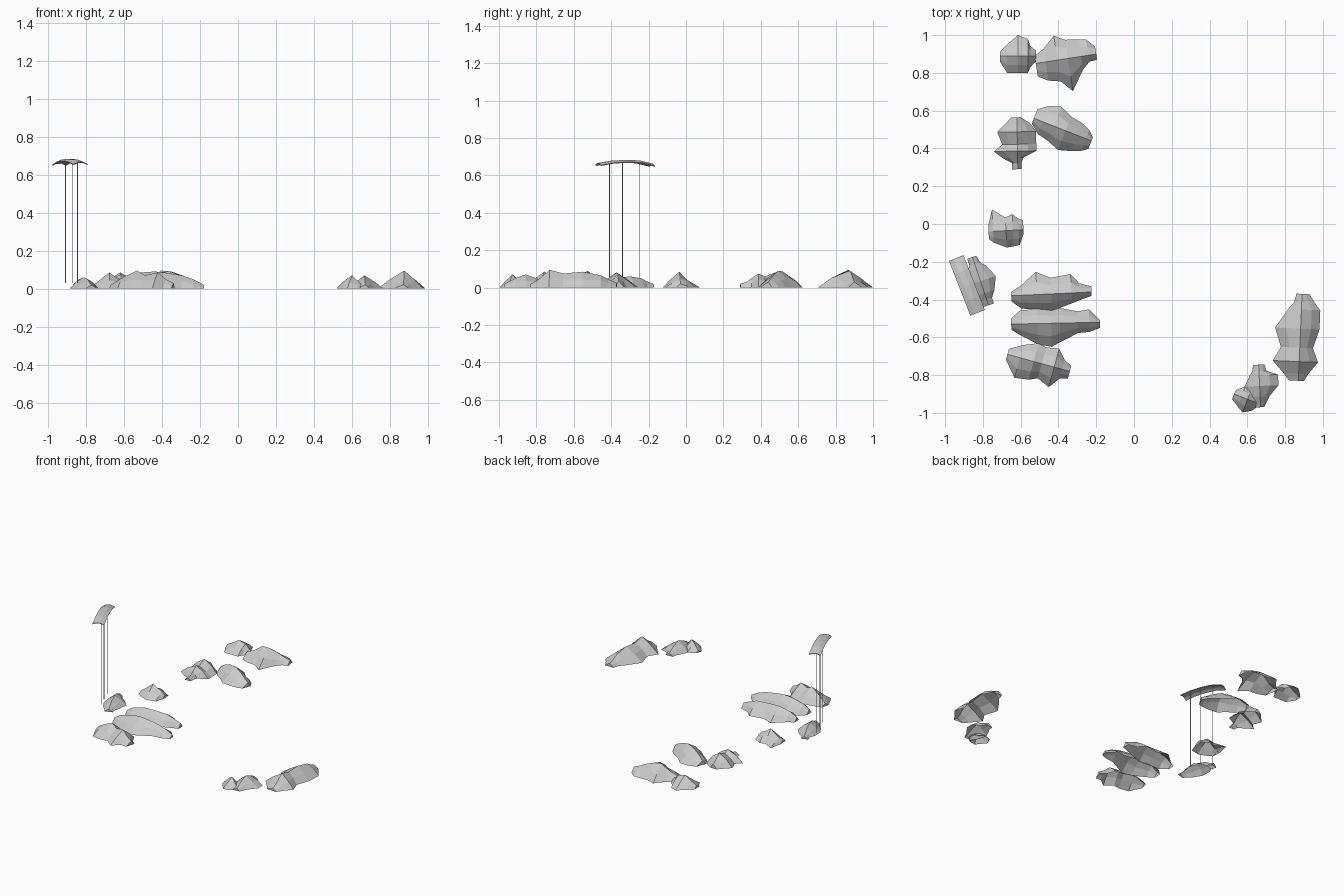
import bpy, bmesh, math
from mathutils import Vector

stone = bpy.data.materials.new("light_grey_stone")
stone.diffuse_color = (0.6, 0.6, 0.6, 1)


def finish(name, bm):
    mesh = bpy.data.meshes.new(name)
    bm.to_mesh(mesh)
    bm.free()
    mesh.materials.append(stone)
    obj = bpy.data.objects.new(name, mesh)
    bpy.context.collection.objects.link(obj)
    return obj


def skin(bm, rows):
    """Join rows of points (left to right) into faces that point up."""
    grid = [[bm.verts.new(p) for p in row] for row in rows]
    for a, b in zip(grid, grid[1:]):
        for j in range(len(a) - 1):
            bm.faces.new((a[j], a[j + 1], b[j + 1], b[j]))
    return grid


def mound(name, start, end, stations):
    """Faceted ridge; each station is (position, left width, right width, height)."""
    p0, p1 = Vector((*start, 0)), Vector((*end, 0))
    along = p1 - p0
    left = Vector((-along.y, along.x, 0)).normalized()
    up = Vector((0, 0, 1))
    rows = []
    for i, (t, wl, wr, h) in enumerate(stations):
        c = p0 + along * t
        s = 0.6 if i % 2 else 0.5          # alternate full and hollow slopes
        rows.append([c + left * wl, c + left * wl * 0.55 + up * h * s, c + up * h,
                     c - left * wr * 0.55 + up * h * s, c - left * wr])
    bm = bmesh.new()
    grid = skin(bm, rows)
    bm.faces.new(grid[0][::-1])
    bm.faces.new(grid[-1])
    return finish(name, bm)


# Back left mounds
mound("back_small_mound", (-.71, .89), (-.52, .89),
      [(0, .02, .03, .02), (.2, .06, .09, .04), (.5, .11, .09, .075),
       (.78, .09, .09, .06), (.85, .05, .06, .05), (1, .03, .03, .02)])
mound("back_large_mound", (-.52, .85), (-.2, .9),
      [(0, .04, .07, .03), (.16, .07, .10, .05), (.36, .13, .115, .095),
       (.53, .1, .175, .09), (.75, .09, .07, .065), (.87, .085, .035, .045),
       (1, .04, .03, .03)])
mound("middle_right_mound", (-.53, .56), (-.225, .44),
      [(0, .05, .03, .03), (.15, .09, .07, .06), (.35, .11, .085, .085),
       (.55, .08, .11, .09), (.75, .07, .09, .07), (.9, .05, .07, .045),
       (1, .02, .045, .03)])
mound("middle_left_mound", (-.615, .29), (-.62, .565),
      [(0, .03, .02, .02), (.12, .03, .02, .03), (.22, .08, .03, .05),
       (.35, .125, .1, .075), (.48, .08, .1, .06), (.72, .105, .1, .085),
       (.88, .06, .07, .05), (1, .03, .02, .03)])
mound("single_mound", (-.77, -.04), (-.585, -.03),
      [(0, .03, .04, .015), (.13, .115, .06, .03), (.5, .07, .09, .085),
       (.7, .085, .085, .06), (.87, .06, .08, .045), (1, .05, .02, .02)])

# Mound beside the canopy
mound("canopy_mound", (-.77, -.43), (-.855, -.175),
      [(0, .03, .03, .02), (.12, .04, .03, .03), (.25, .06, .055, .05),
       (.5, .075, .085, .06), (.75, .055, .055, .05), (.85, .03, .03, .035),
       (1, .03, .02, .02)])

# Front left cluster of three parallel ridges
mound("front_upper_ridge", (-.65, -.38), (-.225, -.36),
      [(0, .02, .03, .03), (.12, .05, .07, .06), (.32, .12, .08, .08),
       (.5, .085, .09, .08), (.75, .1, .055, .075), (.85, .05, .04, .06),
       (1, .03, .02, .035)])
mound("front_middle_ridge", (-.65, -.53), (-.18, -.52),
      [(0, .03, .03, .03), (.1, .07, .06, .06), (.3, .08, .11, .085),
       (.45, .07, .125, .09), (.55, .08, .1, .085), (.75, .06, .055, .07),
       (.88, .07, .05, .05), (1, .01, .03, .02)])
mound("front_lower_ridge", (-.67, -.69), (-.34, -.78),
      [(0, .03, .03, .02), (.2, .07, .11, .06), (.42, .1, .1, .095),
       (.55, .09, .08, .07), (.75, .1, .11, .085), (.88, .05, .05, .05),
       (1, .03, .04, .03)])

# Front right group
mound("right_long_ridge", (.87, -.83), (.89, -.37),
      [(0, .05, .03, .02), (.08, .08, .05, .04), (.22, .14, .10, .095),
       (.38, .1, .07, .075), (.6, .135, .1, .085), (.82, .07, .1, .065),
       (.9, .04, .07, .045), (1, .03, .04, .025)])
mound("right_middle_mound", (.67, -.97), (.66, -.745),
      [(0, .04, .02, .02), (.25, .07, .05, .05), (.5, .08, .1, .07),
       (.75, .05, .1, .05), (.85, .035, .04, .04), (1, .03, .03, .02)])
mound("right_small_mound", (.53, -.9), (.66, -.95),
      [(0, .02, .03, .015), (.3, .06, .055, .05), (.55, .055, .075, .07),
       (.85, .045, .05, .03), (1, .02, .02, .015)])

# Canopy: thin strip arched both ways
bm = bmesh.new()
front, back = Vector((-.828, -.47, 0)), Vector((-.941, -.18, 0))
side = Vector((-.0385, -.015, 0))
rows = []
for t, rise in ((0, 0), (.25, .013), (.5, .017), (.75, .014), (1, -.004)):
    c = front.lerp(back, t)
    rows.append([c + side * s + Vector((0, 0, .655 + rise + .012 * (1 - s * s)))
                 for s in (1, .4, -.3, -1)])
skin(bm, rows)
canopy = finish("canopy", bm)
thick = canopy.modifiers.new("thickness", 'SOLIDIFY')
thick.thickness = 0.005

# Thin canopy poles
for i, (x, y, foot) in enumerate(((-.845, -.41, .03), (-.872, -.34, .03), (-.907, -.25, .03))):
    bpy.ops.mesh.primitive_cylinder_add(vertices=6, radius=.0025, depth=.67 - foot,
                                        location=(x, y, (.67 + foot) / 2))
    bpy.context.object.name = f"canopy_pole_{i + 1}"
    bpy.context.object.data.materials.append(stone)
